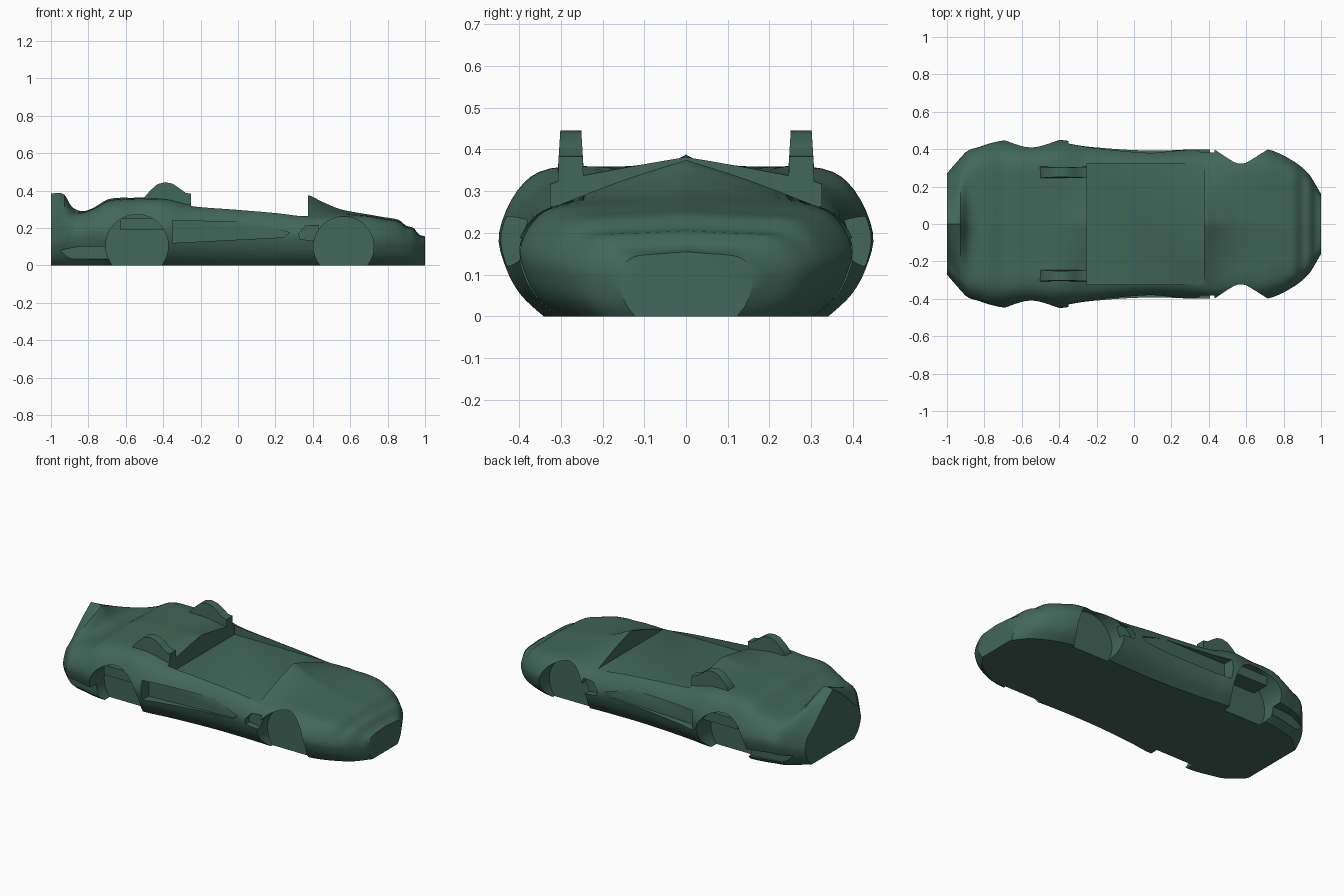
import bpy, bmesh, math
from mathutils import Vector

cube = bpy.data.objects.get("Cube")
if cube:
    bpy.data.objects.remove(cube, do_unlink=True)

# Single paint colour
paint = bpy.data.materials.new("dark green paint")
paint.use_nodes = True
GREEN = (0.054, 0.135, 0.1, 1)
paint.diffuse_color = GREEN
paint.node_tree.nodes["Principled BSDF"].inputs["Base Color"].default_value = GREEN

# Body stations: x, half width, centre height, shoulder height, waist height
STATIONS = [
    (-1, .27, .385, .22, .12), (-.93, .35, .38, .27, .15),
    (-.89, .39, .315, .27, .17), (-.83, .41, .29, .28, .18),
    (-.77, .43, .31, .3, .19), (-.69, .445, .355, .34, .19),
    (-.55, .435, .362, .352, .2), (-.4, .448, .365, .352, .2),
    (-.25, .425, .382, .322, .2), (0, .4, .382, .31, .19),
    (.2, .395, .38, .295, .18), (.375, .4, .375, .272, .17),
    (.45, .405, .34, .27, .17), (.55, .41, .3, .268, .16),
    (.7, .4, .272, .26, .16), (.78, .375, .258, .245, .15),
    (.86, .33, .243, .23, .14), (.9, .3, .212, .2, .13),
    (.94, .26, .2, .19, .12), (.965, .22, .167, .16, .11),
    (1, .16, .155, .145, .1),
]


def slope(keys, i, c):
    a, b = keys[max(i - 1, 0)], keys[min(i + 1, len(keys) - 1)]
    return (b[c] - a[c]) / (b[0] - a[0])


def station_at(x):
    """Smoothly blended station values at x."""
    i = 0
    while i < len(STATIONS) - 2 and x > STATIONS[i + 1][0]:
        i += 1
    a, b = STATIONS[i], STATIONS[i + 1]
    h = b[0] - a[0]
    t = (x - a[0]) / h
    out = []
    for c in range(1, 5):
        m, n = slope(STATIONS, i, c) * h, slope(STATIONS, i + 1, c) * h
        d = b[c] - a[c]
        out.append(a[c] + t * (m + t * (3 * d - 2 * m - n + t * (m + n - 2 * d))))
    return out


def half_section(w, top, shoulder, waist, steps=4):
    """Rounded half section from the ridge down to the floor edge."""
    pts = [(0, top), (.36 * w, top + .45 * (shoulder - top)), (.73 * w, shoulder),
           (.9 * w, shoulder - .33 * (shoulder - waist)), (w, waist),
           (.97 * w, .6 * waist), (.89 * w, .27 * waist), (.76 * w, 0)]
    pts = [Vector(p) for p in pts]
    out = []
    for i in range(len(pts) - 1):
        a, b = pts[i], pts[i + 1]
        p, q = pts[max(i - 1, 0)], pts[min(i + 2, len(pts) - 1)]
        for k in range(steps):
            t = k / steps
            m, n = (b - p) / 2, (q - a) / 2
            out.append(a + t * (m + t * (3 * (b - a) - 2 * m - n
                                         + t * (m + n - 2 * (b - a)))))
    return out + [pts[-1]]


def finish(name, bm):
    bmesh.ops.recalc_face_normals(bm, faces=bm.faces)
    mesh = bpy.data.meshes.new(name)
    bm.to_mesh(mesh)
    bm.free()
    mesh.materials.append(paint)
    obj = bpy.data.objects.new(name, mesh)
    bpy.context.collection.objects.link(obj)
    return obj


def prism(name, outline, inner, outer):
    """Extrude an x-z outline sideways; inner and outer map x to y."""
    bm = bmesh.new()
    near = [bm.verts.new((x, inner(x), z)) for x, z in outline]
    far = [bm.verts.new((x, outer(x), z)) for x, z in outline]
    bm.faces.new(near)
    bm.faces.new(far)
    for i in range(len(outline)):
        j = (i + 1) % len(outline)
        bm.faces.new((near[i], near[j], far[j], far[i]))
    return finish(name, bm)


def rect(x0, x1, z0, z1):
    return [(x0, z0), (x1, z0), (x1, z1), (x0, z1)]


def circle(x, z, r, n=64):
    return [(x + r * math.cos(math.tau * i / n), z + r * math.sin(math.tau * i / n))
            for i in range(n)]


# Lofted body shell
bm = bmesh.new()
rings = []
COUNT = 140
for i in range(COUNT + 1):
    x = -1 + 2 * i / COUNT
    half = half_section(*station_at(x))
    loop = [(-y, z) for y, z in reversed(half[1:])] + [(y, z) for y, z in half]
    rings.append([bm.verts.new((x, y, z)) for y, z in loop])
for a, b in zip(rings, rings[1:]):
    for j in range(len(a)):
        k = (j + 1) % len(a)
        bm.faces.new((a[j], a[k], b[k], b[j]))
bm.faces.new(rings[0])
bm.faces.new(rings[-1])
body = finish("body", bm)

# Openings: cockpit, wheel arches, side scoops and vents
cutters = [prism("cockpit_cutter", rect(-.25, .375, .263, .6),
                 lambda x: -.324, lambda x: .324)]
OPENINGS = {
    "rear_arch": (circle(-.54, .105, .167), lambda x: .29),
    "front_arch": (circle(.565, .1, .161), lambda x: .29),
    "side_scoop": ([(-.35, .12), (.24, .15), (.275, .175), (.1, .23), (-.35, .24)],
                   lambda x: .385 - .03 * (.27 - x)),
    "front_vent": ([(.33, .14), (.43, .13), (.43, .215), (.36, .21), (.325, .17)],
                   lambda x: .36),
    "rear_slot": ([(-.96, .08), (-.9, .035), (-.66, .035), (-.66, .1), (-.85, .1)],
                  lambda x: .37 + .35 * min(0, x + .8)),
}
for side in (-1, 1):
    for name, (outline, inner) in OPENINGS.items():
        cutters.append(prism(name + "_cutter", outline,
                             lambda x: side * inner(x), lambda x: side * .7))
for cutter in cutters:
    cutter.hide_render = True
    mod = body.modifiers.new(cutter.name, "BOOLEAN")
    mod.operation, mod.solver, mod.object = "DIFFERENCE", "EXACT", cutter

# Bake the cuts and drop the cutters
depsgraph = bpy.context.evaluated_depsgraph_get()
cut_mesh = bpy.data.meshes.new_from_object(body.evaluated_get(depsgraph))
body.modifiers.clear()
body.data = cut_mesh
body.data.materials.clear()
body.data.materials.append(paint)
for cutter in cutters:
    bpy.data.objects.remove(cutter, do_unlink=True)
parts = [body]

# Head fairings behind the cockpit and ducts inside the rear arches
fairing = [(-.51, .31), (-.5, .365), (-.47, .4), (-.43, .435), (-.39, .445),
           (-.35, .437), (-.31, .41), (-.28, .388), (-.25, .383), (-.25, .3)]
for side, label in ((1, "left"), (-1, "right")):
    hump = prism(label + "_head_fairing", fairing,
                 lambda x: side * .245, lambda x: side * .307)
    for v in hump.data.vertices:
        squeeze = 1 - .2 * max(0, (v.co.z - .35) / .1)
        v.co.y = side * .276 + (v.co.y - side * .276) * squeeze
    parts.append(hump)
    parts.append(prism(label + "_arch_duct", rect(-.63, -.4, .19, .25),
                       lambda x: side * .28, lambda x: side * .4))

# Smooth shading with crisp cut edges
bpy.ops.object.select_all(action="DESELECT")
for part in parts:
    part.select_set(True)
bpy.context.view_layer.objects.active = body
bpy.ops.object.shade_smooth_by_angle(angle=math.radians(32))
